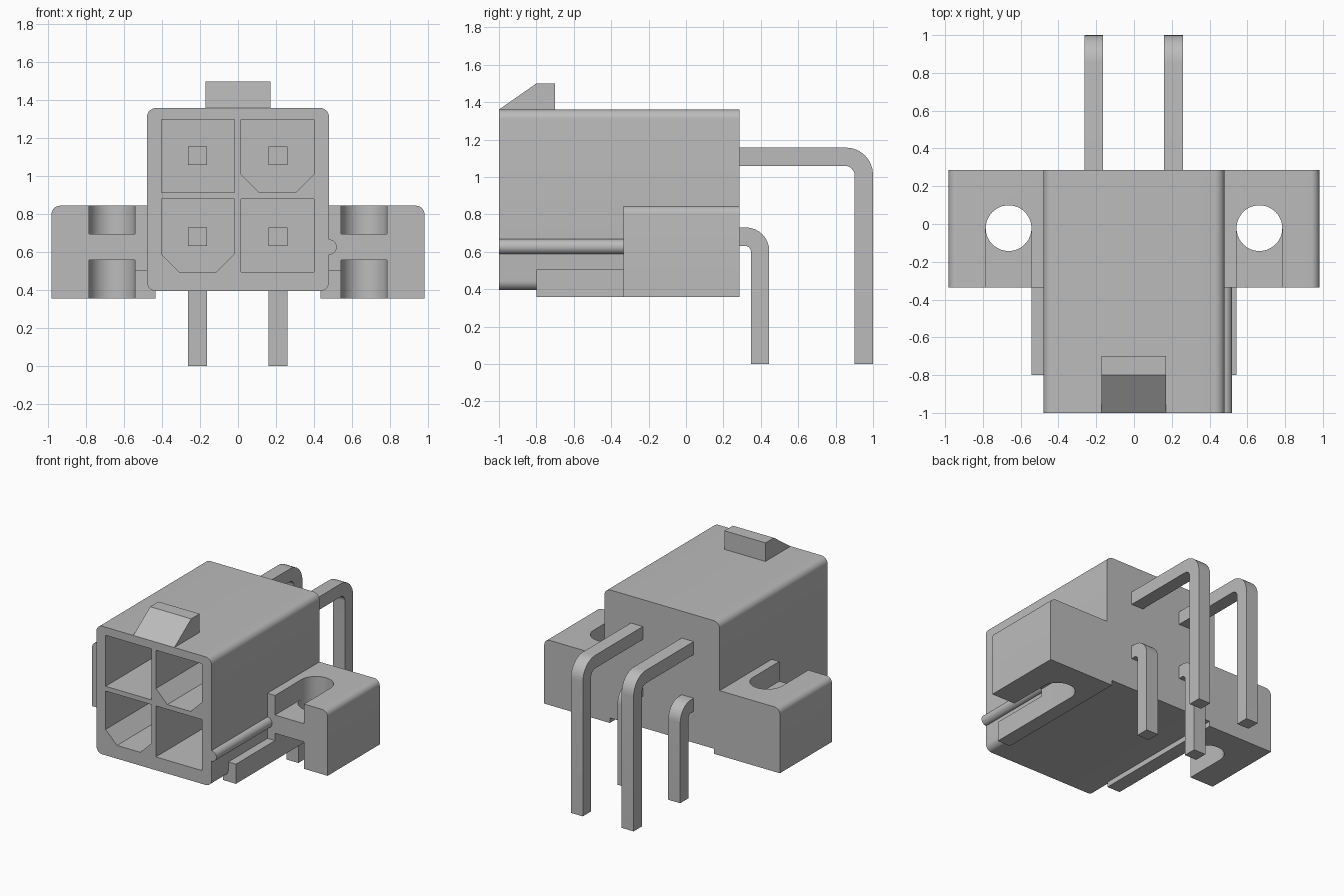
import bpy, bmesh, math

if "Cube" in bpy.data.objects:
    bpy.data.objects.remove(bpy.data.objects["Cube"], do_unlink=True)

grey = bpy.data.materials.new("plain grey")
grey.use_nodes = True
grey.diffuse_color = (0.5, 0.5, 0.5, 1)
grey.node_tree.nodes["Principled BSDF"].inputs["Base Color"].default_value = (0.5, 0.5, 0.5, 1)


def rounded(corners, steps=8):
    """Outline from (u, v, radius) right-angle corners."""
    out = []
    n = len(corners)
    for i, (u, v, r) in enumerate(corners):
        if r == 0:
            out.append((u, v))
            continue
        dirs = []
        for q in (corners[i - 1], corners[(i + 1) % n]):
            l = math.hypot(q[0] - u, q[1] - v)
            dirs.append(((q[0] - u) / l, (q[1] - v) / l))
        (ax, ay), (bx, by) = dirs
        for k in range(steps + 1):
            t = math.pi / 2 * k / steps
            ca, cb = r * (1 - math.sin(t)), r * (1 - math.cos(t))
            out.append((u + ax * ca + bx * cb, v + ay * ca + by * cb))
    return out


def arc(cx, cy, r, a0, a1, steps=24):
    return [(cx + r * math.cos(math.radians(a0 + (a1 - a0) * k / steps)),
             cy + r * math.sin(math.radians(a0 + (a1 - a0) * k / steps)))
            for k in range(steps + 1)]


def prism(name, pts, axis, a, b):
    """Extrude a 2D outline along an axis from a to b."""
    place = {"x": lambda u, v, t: (t, u, v),
             "y": lambda u, v, t: (u, t, v),
             "z": lambda u, v, t: (u, v, t)}[axis]
    bm = bmesh.new()
    low = [bm.verts.new(place(u, v, a)) for u, v in pts]
    high = [bm.verts.new(place(u, v, b)) for u, v in pts]
    bm.faces.new(low)
    bm.faces.new(high)
    for i in range(len(pts)):
        j = (i + 1) % len(pts)
        bm.faces.new((low[i], low[j], high[j], high[i]))
    bmesh.ops.recalc_face_normals(bm, faces=bm.faces)
    me = bpy.data.meshes.new(name)
    bm.to_mesh(me)
    bm.free()
    me.materials.append(grey)
    ob = bpy.data.objects.new(name, me)
    bpy.context.collection.objects.link(ob)
    return ob


def cut(ob, cutters):
    """Subtract the cutters, bake the result and remove them."""
    for c in cutters:
        m = ob.modifiers.new("cut", "BOOLEAN")
        m.operation, m.solver, m.object = "DIFFERENCE", "EXACT", c
    bpy.context.view_layer.update()
    dg = bpy.context.evaluated_depsgraph_get()
    me = bpy.data.meshes.new_from_object(ob.evaluated_get(dg))
    ob.modifiers.clear()
    ob.data = me
    for c in cutters:
        bpy.data.objects.remove(c, do_unlink=True)


def box(u0, u1, v0, v1):
    return [(u0, v0), (u1, v0), (u1, v1), (u0, v1)]


parts = []

# Housing with four sockets, two of them with chamfered lower corners
R = 0.05
body = prism("housing", rounded([(-0.48, 0.395, R), (0.48, 0.395, R),
                                 (0.48, 1.36, R), (-0.48, 1.36, R)]), "y", -1, 0.285)
sockets = []
for x0, z0, chamfered in ((-0.403, 0.915, False), (0.016, 0.915, True),
                          (-0.403, 0.495, True), (0.016, 0.495, False)):
    x1, z1, c = x0 + 0.384, z0 + 0.384, 0.095
    pts = box(x0, x1, z0, z1)
    if chamfered:
        pts = [(x0 + c, z0), (x1 - c, z0), (x1, z0 + c), (x1, z1), (x0, z1), (x0, z0 + c)]
    sockets.append(prism("socket_cutter", pts, "y", -1.1, 0.05))
cut(body, sockets)
parts.append(body)

# Latch ramp on top
parts.append(prism("latch_ramp", [(-1, 1.355), (-1, 1.36), (-0.8, 1.5), (-0.7, 1.5), (-0.7, 1.355)],
                   "x", -0.172, 0.17))

# Round key rib on the left side only
parts.append(prism("key_rib", arc(0.48, 0.627, 0.04, -90, 90, 16), "y", -1, -0.335))

# Mounting ears with a front slot, a drilled web and a lower rail
for side, s in (("left", 1), ("right", -1)):
    ear = prism(side + "_ear", rounded([(s * 0.435, 0.357, 0), (s * 0.982, 0.357, 0),
                                        (s * 0.982, 0.845, 0.045), (s * 0.435, 0.845, 0)]),
                "y", -0.335, 0.285)
    cx, cy, r = s * 0.664, -0.022, 0.121
    slot = arc(cx, cy, r, 0, 180) + [(cx - r, -0.5), (cx + r, -0.5)]
    cut(ear, [prism("slot_cutter", slot, "z", 0.2, 1.0)])
    parts.append(ear)
    web = arc(cx, cy, r, 0, -180) + [(cx - r, -0.335), (cx + r, -0.335)]
    parts.append(prism(side + "_ear_web", web, "z", 0.56, 0.697))
    parts.append(prism(side + "_rail", box(s * 0.435, s * 0.543, 0.357, 0.505), "y", -0.8, -0.33))

# Bent square pins: upper row long, lower row short
for row, z, y_end, r in (("upper", 1.157, 1.0, 0.145), ("lower", 0.73, 0.445, 0.125)):
    t = 0.098
    outline = rounded([(-0.55, z, 0), (y_end, z, r), (y_end, 0, 0), (y_end - t, 0, 0),
                       (y_end - t, z - t, r - t + 0.005), (-0.55, z - t, 0)])
    for side, x in (("left", 0.21), ("right", -0.213)):
        parts.append(prism(f"{row}_{side}_pin", outline, "x", x - 0.05, x + 0.05))

# Smooth curved faces, keep real edges sharp
for ob in parts:
    ob.data.shade_smooth()
    ob.data.set_sharp_from_angle(angle=math.radians(30))
